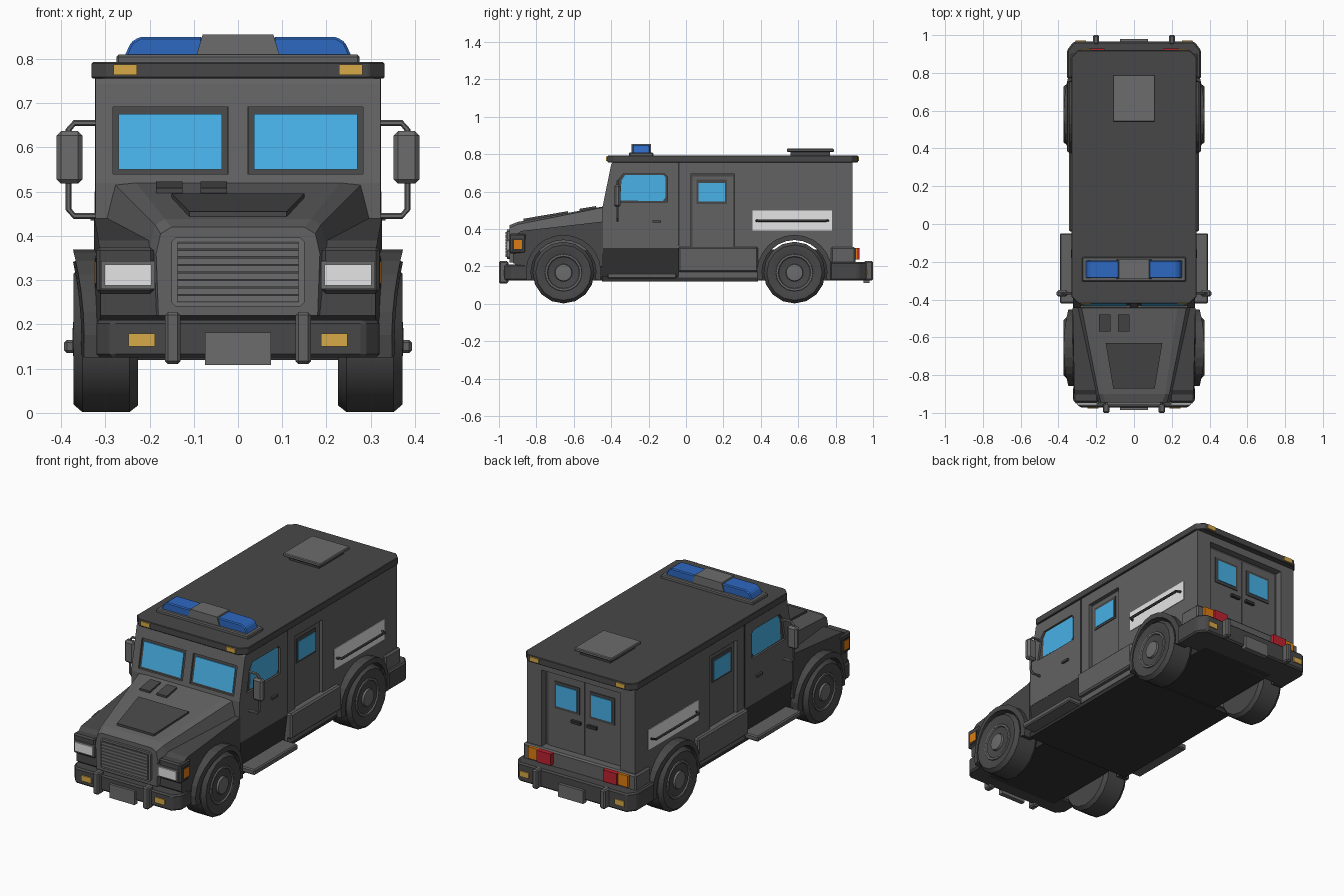
import bpy, bmesh, math
from mathutils import Vector

if "Cube" in bpy.data.objects:
    bpy.data.objects.remove(bpy.data.objects["Cube"])


def mat(name, r, g, b):
    m = bpy.data.materials.new(name)
    m.diffuse_color = (r, g, b, 1)
    m.use_nodes = True
    m.node_tree.nodes["Principled BSDF"].inputs["Base Color"].default_value = m.diffuse_color
    return m


MID = mat("mid grey", .122, .122, .122)
DARK = mat("dark grey", .064, .064, .064)
LIGHT = mat("light grey", .15, .15, .15)
BLACK = mat("black", .032, .032, .032)
GLASS = mat("sky blue glass", .065, .44, .80)
BLUE = mat("deep blue", .027, .14, .53)
WHITE = mat("white", .78, .78, .78)
AMBER = mat("amber", .68, .40, .065)
ORANGE = mat("orange", .72, .20, .006)
RED = mat("red", .50, .016, .03)


def finish(name, bm, m, mirror=False, bevel=0, smooth=False):
    bmesh.ops.recalc_face_normals(bm, faces=bm.faces)
    me = bpy.data.meshes.new(name)
    bm.to_mesh(me)
    bm.free()
    me.materials.append(m)
    ob = bpy.data.objects.new(name, me)
    bpy.context.collection.objects.link(ob)
    if bevel:
        b = ob.modifiers.new("bevel", 'BEVEL')
        b.width, b.segments = bevel, 1
    if mirror:
        ob.modifiers.new("mirror", 'MIRROR')
    if smooth:
        bpy.context.view_layer.objects.active = ob
        ob.select_set(True)
        bpy.ops.object.shade_smooth_by_angle(angle=math.radians(35))
        ob.select_set(False)
    return ob


def loft(name, rings, m, closed=True, **kw):
    """Skin equal rings of 3D points; cap both ends when closed."""
    bm = bmesh.new()
    vs = [[bm.verts.new(p) for p in r] for r in rings]
    n = len(rings[0])
    for a, b in zip(vs, vs[1:]):
        for i in range(n):
            j = (i + 1) % n
            bm.faces.new((a[i], a[j], b[j], b[i]))
    if closed:
        bm.faces.new(vs[0])
        bm.faces.new(vs[-1])
    return finish(name, bm, m, **kw)


def prism(name, axis, pts, lo, hi, m, warp=None, **kw):
    """Extrude an outline along an axis; the outline uses the other two axes in order."""
    put = {'x': lambda a, b, c: (c, a, b), 'y': lambda a, b, c: (a, c, b),
           'z': lambda a, b, c: (a, b, c)}[axis]
    rings = [[put(a, b, c) for a, b in pts] for c in (lo, hi)]
    if warp:
        rings = [[warp(*p) for p in r] for r in rings]
    return loft(name, rings, m, **kw)


def rect(a0, a1, b0, b1, c=0):
    if not c:
        return [(a0, b0), (a1, b0), (a1, b1), (a0, b1)]
    return [(a0 + c, b0), (a1 - c, b0), (a1, b0 + c), (a1, b1 - c),
            (a1 - c, b1), (a0 + c, b1), (a0, b1 - c), (a0, b0 + c)]


def box(name, x, y, z, m, **kw):
    return prism(name, 'z', rect(*x, *y), *z, m, **kw)


def cut(target, cutter):
    cutter.hide_render = True
    cutter.display_type = 'WIRE'
    b = target.modifiers.new("recess", 'BOOLEAN')
    b.object, b.operation, b.solver = cutter, 'DIFFERENCE', 'EXACT'


def arc(cy, cz, r, a0, a1, n=12):
    return [(cy + r * math.cos(math.radians(a0 + (a1 - a0) * i / n)),
             cz + r * math.sin(math.radians(a0 + (a1 - a0) * i / n))) for i in range(n + 1)]


def tube(name, pts, r, m, n=6, **kw):
    pts = [Vector(p) for p in pts]
    rings = []
    for i, p in enumerate(pts):
        d = (pts[min(i + 1, len(pts) - 1)] - pts[max(i - 1, 0)]).normalized()
        u = d.orthogonal().normalized() if abs(d.y) > .9 else d.cross(Vector((0, 1, 0))).normalized()
        w = d.cross(u)
        rings.append([p + r * (u * math.cos(t) + w * math.sin(t))
                      for t in (math.tau * k / n for k in range(n))])
    return loft(name, rings, m, **kw)


FW, RW, WZ = -.655, .58, .167   # wheel centres

# Main body
rear = prism("rear_body", 'x', [(-.04, .14)] + arc(RW, WZ, .185, 188, -8) +
             [(.89, .14), (.89, .765), (-.04, .765)], -.321, .321, MID)
cab = prism("cab_body", 'x', [(-.04, .30), (-.04, .765), (-.385, .765), (-.40, .745), (-.446, .52), (-.446, .30)],
            -.322, .322, MID)
prism("cab_skirt", 'y', [(-.30, .13), (.30, .13), (.322, .31), (-.322, .31)], -.455, -.04, BLACK)
box("side_sill", (.30, .345), (-.04, .385), (.17, .305), MID, mirror=True, bevel=.008)
box("rear_sill", (-.335, .335), (.775, .905), (.18, .305), MID, bevel=.008)
box("chassis", (-.22, .22), (-.9, .83), (.125, .29), BLACK)
box("floor", (-.318, .318), (-.45, .385), (.12, .15), BLACK)
box("running_board", (.29, .393), (-.42, -.05), (.135, .165), MID, mirror=True, bevel=.006)

# Front fenders, narrowing toward the nose
prism("fenders", 'x', [(-.445, .20)] + arc(FW, WZ, .187, 10, 170) +
      [(-.90, .20), (-.925, .22), (-.925, .36), (-.88, .39), (-.445, .44)], -.325, .325, DARK,
      warp=lambda x, y, z: (x * (1 - max(0, -.80 - y) * .35), y, z))

# Hood
half = [(-.446, [(.23, .52), (.277, .515), (.30, .425), (.30, .30)]),
        (-.90, [(.165, .438), (.187, .425), (.205, .36), (.19, .22)]),
        (-.945, [(.15, .42), (.175, .405), (.185, .36), (.18, .22)])]
loft("hood", [[(x, y, z) for x, z in h] + [(-x, y, z) for x, z in reversed(h)] for y, h in half], MID)


def on_hood(x, y, z):
    return x, y, z + .515 + (y + .446) * .17


prism("hood_scoop", 'z', [(-.15, -.63), (-.11, -.87), (.11, -.87), (.15, -.63)], -.02, .012, DARK, warp=on_hood)
for i, x in enumerate((-.155, -.055)):
    prism(f"hood_vent_{i + 1}", 'z', rect(x - .03, x + .03, -.57, -.48), -.02, .014, DARK, warp=on_hood)

# Grille
prism("grille_frame", 'y', rect(-.15, .15, .24, .397, .01), -.957, -.93, LIGHT)
box("grille_back", (-.138, .138), (-.959, -.95), (.25, .387), DARK)
for i in range(8):
    z = .251 + i * .017
    box(f"grille_slat_{i + 1}", (-.138, .138), (-.964, -.95), (z, z + .0145), LIGHT)

# Headlights
box("headlight_housing", (.19, .32), (-.945, -.855), (.27, .375), DARK, mirror=True, bevel=.008)
box("headlight_rim", (.188, .31), (-.95, -.94), (.28, .343), LIGHT, mirror=True)
box("headlight", (.196, .302), (-.957, -.94), (.288, .336), WHITE, mirror=True)
box("side_marker_frame", (.31, .322), (-.93, -.87), (.283, .35), BLACK, mirror=True)
box("side_marker", (.31, .324), (-.92, -.878), (.293, .342), ORANGE, mirror=True)

# Front bumper
prism("front_bumper", 'z', [(-.32, -.83), (-.32, -.93), (-.285, -.972), (.285, -.972), (.32, -.93), (.32, -.83)],
      .125, .21, DARK, bevel=.008)
box("front_fog_light", (.188, .247), (-.978, -.96), (.15, .18), AMBER, mirror=True)
box("front_guard", (.13, .165), (-1, -.95), (.11, .228), MID, mirror=True, bevel=.007)
box("front_plate", (-.075, .075), (-.985, -.96), (.108, .182), LIGHT)

# Rear bumper
prism("rear_bumper", 'z', [(-.355, .77), (-.355, .92), (-.32, .965), (.32, .965), (.355, .92), (.355, .77)],
      .125, .225, DARK, bevel=.008)
box("rear_fog_light", (.255, .31), (.95, .971), (.155, .185), AMBER, mirror=True)
box("rear_guard", (.185, .217), (.95, 1), (.126, .228), MID, mirror=True, bevel=.007)
box("rear_plate", (-.075, .075), (.95, .98), (.112, .182), LIGHT)
box("tail_light_red", (.155, .238), (.89, .928), (.236, .298), RED, mirror=True)
box("tail_light_orange", (.238, .297), (.89, .919), (.236, .298), ORANGE, mirror=True)

# Wheels and arch flares
tyre = [(.10, .362), (.125, .372), (.148, .372), (.165, .352), (.165, .245), (.15, .226), (.02, .226)]
rim = [(.102, .355), (.098, .368), (.088, .368), (.078, .352), (.05, .352), (.044, .372), (.02, .374)]
for label, cy in (("front", FW), ("rear", RW)):
    for part, prof, m in (("tyre", tyre, DARK), ("rim", rim, LIGHT)):
        loft(f"{label}_{part}", [[(x, cy + r * math.cos(math.tau * k / 16), WZ + r * math.sin(math.tau * k / 16))
                                  for k in range(16)] for r, x in prof], m, mirror=True, smooth=True)
    prism(f"{label}_arch", 'x', arc(cy, WZ, .202, -12, 192, 14) + arc(cy, WZ, .174, 192, -12, 14),
          .29, .373, DARK, mirror=True,
          warp=lambda x, y, z: (x - (.025 * ((y - cy) / .2) ** 2 if x > .3 else 0), y, z))

# Roof, light bar and hatch
prism("roof", 'z', rect(-.331, .331, -.42, .92, .035), .756, .793, DARK, bevel=.003)
box("lightbar_base", (-.275, .275), (-.305, -.175), (.785, .81), MID, bevel=.005)
prism("lightbar_lens", 'y', [(.08, .805), (.257, .805), (.242, .838), (.222, .85), (.08, .85)],
      -.287, -.193, BLUE, mirror=True, bevel=.005)
prism("lightbar_centre", 'y', [(-.095, .805), (.095, .805), (.08, .855), (-.08, .855)], -.292, -.188, LIGHT)
box("hatch_neck", (-.09, .09), (.56, .77), (.785, .815), DARK)
box("roof_hatch", (-.112, .112), (.54, .79), (.812, .83), LIGHT, bevel=.004)
for label, y in (("front", (-.427, -.41)), ("rear", (.91, .926))):
    box(f"{label}_roof_marker", (.228, .282), y, (.764, .788), AMBER, mirror=True)


# Windscreens, recessed along the raked cab front
def rake(x, y, z):
    return x, y - .446 + (z - .52) * .2, z


cut(cab, prism("windscreen_cutter", 'y', rect(.022, .283, .54, .692), -.05, .016, DARK, warp=rake, mirror=True))
prism("windscreen_frame", 'y', rect(.0225, .2825, .5405, .6915), .010, .03, DARK, warp=rake, mirror=True)
prism("windscreen_glass", 'y', rect(.036, .27, .55, .676), .006, .03, GLASS, warp=rake, mirror=True)

# Cab doors
window = [(-.385, .545), (-.10, .545), (-.10, .68), (-.115, .695), (-.335, .695), (-.36, .665)]
pane = [(-.352, .553), (-.125, .549), (-.109, .57), (-.109, .677), (-.123, .69), (-.325, .69), (-.345, .66)]
cut(cab, prism("cab_window_cutter", 'x', window, .309, .4, DARK, mirror=True))
prism("cab_window_frame", 'x', window, .30, .312, DARK, mirror=True)
prism("cab_window", 'x', pane, .30, .315, GLASS, mirror=True)
box("cab_door_seam", (.31, .3235), (-.044, -.036), (.31, .757), BLACK, mirror=True)
box("cab_door_handle", (.31, .333), (-.18, -.135), (.435, .447), DARK, mirror=True)

# Side doors set into the body
cut(rear, box("side_door_cutter", (.30, .4), (.025, .26), (.30, .695), DARK, mirror=True))
box("side_door_frame", (.29, .303), (.0255, .2595), (.30, .694), DARK, mirror=True)
box("side_door", (.29, .306), (.035, .25), (.30, .682), MID, mirror=True)
box("side_window_frame", (.29, .310), (.055, .22), (.535, .665), DARK, mirror=True)
box("side_window", (.29, .313), (.068, .209), (.546, .647), GLASS, mirror=True)

# Side panels and grab rails
box("side_panel", (.31, .324), (.355, .78), (.392, .50), WHITE, mirror=True)
tube("grab_rail", [(.32, .375, .445), (.347, .385, .445), (.347, .75, .445), (.32, .76, .445)], .007, DARK, mirror=True)

# Rear doors set into a portal
cut(rear, box("rear_portal_cutter", (-.235, .235), (.85, 1), (.302, .715), DARK))
box("rear_portal_back", (-.2345, .2345), (.83, .853), (.302, .7145), DARK)
box("rear_door", (.004, .218), (.83, .857), (.302, .70), MID, mirror=True)
box("rear_window_frame", (.03, .178), (.84, .862), (.515, .66), DARK, mirror=True)
box("rear_window", (.043, .165), (.84, .866), (.53, .645), GLASS, mirror=True)
box("rear_handle", (.02, .075), (.84, .872), (.465, .48), BLACK, mirror=True)

# Mirrors
box("wing_mirror", (.352, .41), (-.385, -.35), (.518, .637), LIGHT, mirror=True, bevel=.01)
tube("mirror_arm", [(.31, -.366, .655), (.37, -.366, .655), (.383, -.366, .64), (.383, -.366, .60)],
     .007, LIGHT, mirror=True)
tube("mirror_lower_arm", [(.31, -.366, .445), (.37, -.366, .445), (.383, -.366, .46), (.383, -.366, .53)],
     .007, LIGHT, mirror=True)
